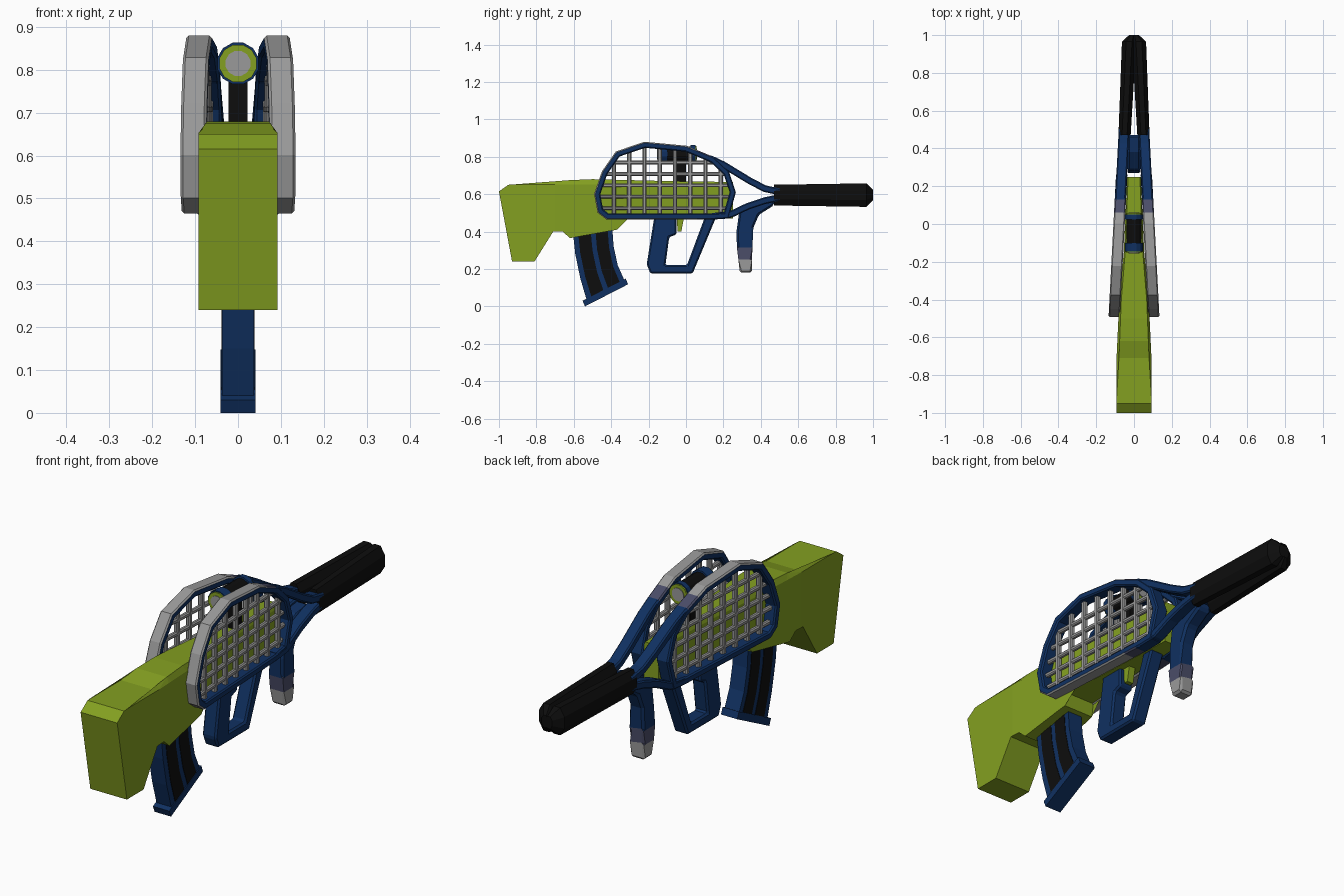
import bpy, bmesh, math
from mathutils import Vector

if "Cube" in bpy.data.objects:
    bpy.data.objects.remove(bpy.data.objects["Cube"], do_unlink=True)


def material(name, r, g, b):
    m = bpy.data.materials.new(name)
    m.use_nodes = True
    m.diffuse_color = (r, g, b, 1)
    m.node_tree.nodes["Principled BSDF"].inputs["Base Color"].default_value = (r, g, b, 1)
    return m


GREEN = material("ball green", 0.23, 0.35, 0.015)
NAVY = material("navy", 0.005, 0.03, 0.12)
BLACK = material("black", 0.004, 0.004, 0.004)
GREY = material("grey", 0.32, 0.32, 0.32)
WHITE = material("seam white", 0.6, 0.6, 0.57)
SLATE = material("slate blue", 0.07, 0.075, 0.14)


def finish(name, bm, *mats, mirror=False, bevel=0):
    bmesh.ops.recalc_face_normals(bm, faces=bm.faces)
    mesh = bpy.data.meshes.new(name)
    bm.to_mesh(mesh)
    bm.free()
    ob = bpy.data.objects.new(name, mesh)
    bpy.context.collection.objects.link(ob)
    for m in mats:
        mesh.materials.append(m)
    if bevel:
        mod = ob.modifiers.new("bevel", "BEVEL")
        mod.width, mod.segments = bevel, 1
    if mirror:
        ob.modifiers.new("mirror", "MIRROR")
    return ob


def cut(bm, co, no):
    bmesh.ops.bisect_plane(bm, geom=bm.verts[:] + bm.edges[:] + bm.faces[:],
                           plane_co=co, plane_no=no)


def loft(bm, rings, closed=False):
    """Skin a list of vertex rings; returns rows of side faces."""
    rows = [[bm.verts.new(p) for p in ring] for ring in rings]
    pairs = list(zip(rows, rows[1:]))
    if closed:
        pairs.append((rows[-1], rows[0]))
    else:
        bm.faces.new(rows[0])
        bm.faces.new(rows[-1])
    n = len(rows[0])
    return [[bm.faces.new((a[i], a[(i + 1) % n], b[(i + 1) % n], b[i]))
             for i in range(n)] for a, b in pairs]


def prism_mesh(poly, x0, x1):
    bm = bmesh.new()
    loft(bm, [[(x, y, z) for y, z in poly] for x in (x0, x1)])
    return bm


def sweep(bm, path, hx, hw, chamfer, closed=False):
    """Sweep a chamfered bar along a path in the side plane."""
    c = chamfer
    section = [(-hx + c, hw), (hx - c, hw), (hx, hw - c), (hx, c - hw),
               (hx - c, -hw), (c - hx, -hw), (-hx, c - hw), (-hx, hw - c)]
    pts = [Vector(p) for p in path]
    rings = []
    for i, p in enumerate(pts):
        prev = pts[i - 1] if closed or i else p
        nxt = pts[(i + 1) % len(pts)] if closed or i + 1 < len(pts) else p
        d1, d2 = (p - prev), (nxt - p)
        d1 = d1.normalized() if d1.length else d2.normalized()
        d2 = d2.normalized() if d2.length else d1
        t = (d1 + d2).normalized()
        k = 1 / max(t.dot(d1), 0.5)
        rings.append([(x, p.x - t.y * n * k, p.y + t.x * n * k) for x, n in section])
    return loft(bm, rings, closed)


def lean(y):
    """Sideways position of a racket, which splays toward the front."""
    return 0.079 - 0.0525 * y


def splay(bm):
    for v in bm.verts:
        v.co.x += lean(v.co.y)


# Stock and body
STOCK = [(-1, .615), (-.95, .65), (-.71, .65), (-.62, .675), (-.5, .68), (-.1, .67), (.25, .665),
         (.25, .47), (-.36, .47), (-.37, .41), (-.62, .365), (-.66, .4), (-.71, .4),
         (-.81, .24), (-.93, .24)]
WIDTHS = [(-1, .092), (-.7, .092), (-.4, .078), (-.15, .054), (.25, .036)]


def half_width(y):
    for (a, wa), (b, wb) in zip(WIDTHS, WIDTHS[1:]):
        if y <= b + 1e-4:
            return wa + (wb - wa) * (y - a) / (b - a)
    return WIDTHS[-1][1]


def stock_mesh(grow=0):
    bm = prism_mesh(STOCK, -1, 1)
    bmesh.ops.triangulate(bm, faces=bm.faces)
    for y, w in WIDTHS[1:-1]:
        cut(bm, (0, y, 0), (0, 1, 0))
    cut(bm, (0, 0, .652), (0, 0, 1))
    for v in bm.verts:
        w = half_width(v.co.y) * (0.86 if v.co.z > .655 else 1)
        v.co.x = math.copysign(w + grow, v.co.x)
        v.co.z += grow if v.co.z > .64 else 0
    return bm


finish("stock", stock_mesh(), GREEN)

# Curved seam band, trimmed to the stock surface
bm = bmesh.new()
sweep(bm, [(-.7, .7), (-.715, .65), (-.735, .6), (-.705, .54), (-.63, .49), (-.5, .468), (-.36, .453)],
      .2, .017, .002)
seam = finish("stock_seam", bm, WHITE)
shell = finish("seam_cutter", stock_mesh(.005), WHITE)
mod = seam.modifiers.new("trim", "BOOLEAN")
mod.operation, mod.solver, mod.object = "INTERSECT", "EXACT", shell
bpy.context.view_layer.update()
trimmed = bpy.data.meshes.new_from_object(
    seam.evaluated_get(bpy.context.evaluated_depsgraph_get()))
seam.modifiers.clear()
seam.data = trimmed
bpy.data.objects.remove(shell, do_unlink=True)

# Racket hoops, with a bumper colour on the outer rim
HOOP = [(-.475, .6), (-.435, .715), (-.365, .815), (-.22, .864), (0, .843), (.14, .785), (.215, .715),
        (.25, .61), (.215, .485), (.15, .481), (-.42, .481), (-.458, .51)]
bm = bmesh.new()
for row in sweep(bm, HOOP, .03, .016, .006, closed=True):
    for i in (0, 1, 7):
        row[i].material_index = 1
for y in (.06, .13):
    cut(bm, (0, y, 0), (0, 1, 0))
for f in bm.faces:
    y = f.calc_center_median().y
    if f.material_index and y > .06:
        f.material_index = 2 if y < .13 else 0
splay(bm)
finish("racket_hoop", bm, NAVY, GREY, SLATE, mirror=True)

# Racket throat arms
bm = bmesh.new()
sweep(bm, [(.13, .79), (.2, .757), (.34, .672), (.42, .63), (.5, .612)], .028, .018, .006)
sweep(bm, [(.14, .481), (.24, .492), (.33, .535), (.42, .565), (.5, .582)], .028, .018, .006)
splay(bm)
finish("racket_throat", bm, NAVY, mirror=True)


# Strings, each spanning between opposite sides of the hoop
def span(value, axis):
    hits = []
    for a, b in zip(HOOP, HOOP[1:] + HOOP[:1]):
        if (a[axis] - value) * (b[axis] - value) < 0:
            t = (value - a[axis]) / (b[axis] - a[axis])
            hits.append(a[1 - axis] + t * (b[1 - axis] - a[1 - axis]))
    return min(hits), max(hits)


bm = bmesh.new()
for i in range(8):
    y = -.385 + i * .0815
    lo, hi = span(y, 0)
    sweep(bm, [(y, lo), (y, hi)], .011, .011, .005)
for i in range(5):
    z = .525 + i * .061
    lo, hi = span(z, 1)
    sweep(bm, [(lo, z), (hi, z)], .01, .01, .005)
splay(bm)
finish("racket_strings", bm, GREY, mirror=True)


# Racket handles
def ring(cx, y, cz, rx, rz, n):
    return [(cx + rx * math.cos(a), y, cz + rz * math.sin(a))
            for a in (math.tau * (i + .5) / n for i in range(n))]


bm = bmesh.new()
loft(bm, [ring(x, y, .595, rx, rz, 8) for x, y, rx, rz in
          ((.05, .47, .035, .06), (.026, .965, .041, .068), (.01, 1, .018, .03))])
finish("racket_handle", bm, BLACK, mirror=True)

# Scope: tube, collars, coloured rims and lenses
for name, y0, y1, r, mat in (("scope_tube", -.12, .04, .042, BLACK),
                             ("scope_front_collar", -.145, -.1, .05, NAVY),
                             ("scope_rear_collar", .025, .05, .05, NAVY),
                             ("scope_front_rim", -.152, -.14, .045, GREEN),
                             ("scope_rear_rim", .045, .057, .045, GREEN),
                             ("scope_front_lens", -.155, -.15, .03, GREY),
                             ("scope_rear_lens", .055, .06, .03, GREY)):
    bm = bmesh.new()
    loft(bm, [ring(0, y, .815, r, r, 12) for y in (y0, y1)])
    finish(name, bm, mat)
finish("scope_mount", prism_mesh([(-.07, .65), (0, .65), (0, .79), (-.07, .79)], -.022, .022), BLACK)

# Grip loop and trigger
finish("grip_loop", prism_mesh([(-.17, .475), (-.21, .225), (-.19, .175), (.035, .175), (.16, .475),
                                (.1, .475), (.005, .22), (-.11, .22), (-.09, .37), (-.05, .385),
                                (-.05, .475)], -.035, .035), NAVY, bevel=.008)
finish("trigger", prism_mesh([(-.05, .48), (-.045, .4), (-.025, .4), (-.01, .48)], -.016, .016), GREEN)

# Foregrip with two coloured bands at its foot
bm = prism_mesh([(.285, .51), (.27, .4), (.272, .315), (.28, .25), (.288, .18), (.352, .18), (.353, .25),
                 (.355, .315), (.36, .42), (.39, .49), (.47, .54), (.47, .58), (.38, .57)], -.035, .035)
bmesh.ops.triangulate(bm, faces=bm.faces)
for z in (.25, .315):
    cut(bm, (0, 0, z), (0, 0, 1))
for f in bm.faces:
    z = f.calc_center_median().z
    f.material_index = 0 if z > .315 else 1 if z > .25 else 2
bmesh.ops.dissolve_limit(bm, angle_limit=.01, verts=bm.verts, edges=bm.edges, delimit={"MATERIAL"})
finish("foregrip", bm, NAVY, SLATE, GREY, bevel=.01)

# Curved magazine with dark side panels and a base plate
FRONT = [Vector(p) for p in ((-.605, .4), (-.592, .28), (-.565, .15), (-.53, .03))]
BACK = [Vector(p) for p in ((-.395, .43), (-.387, .32), (-.365, .22), (-.325, .13))]


def strip(a, b):
    """Outline of the magazine between two fractions of its depth."""
    left = [f.lerp(k, a) for f, k in zip(FRONT, BACK)]
    right = [f.lerp(k, b) for f, k in zip(FRONT, BACK)]
    return [tuple(p) for p in left + right[::-1]]


finish("magazine", prism_mesh(strip(0, 1), -.037, .037), NAVY)
for name, a, b in (("front", .13, .45), ("rear", .57, .88)):
    finish("magazine_panel_" + name, prism_mesh(strip(a, b), .034, .039), BLACK, mirror=True)
finish("magazine_base", prism_mesh([(-.553, .03), (-.54, 0), (-.31, .118), (-.322, .148)],
                                   -.041, .041), NAVY)
